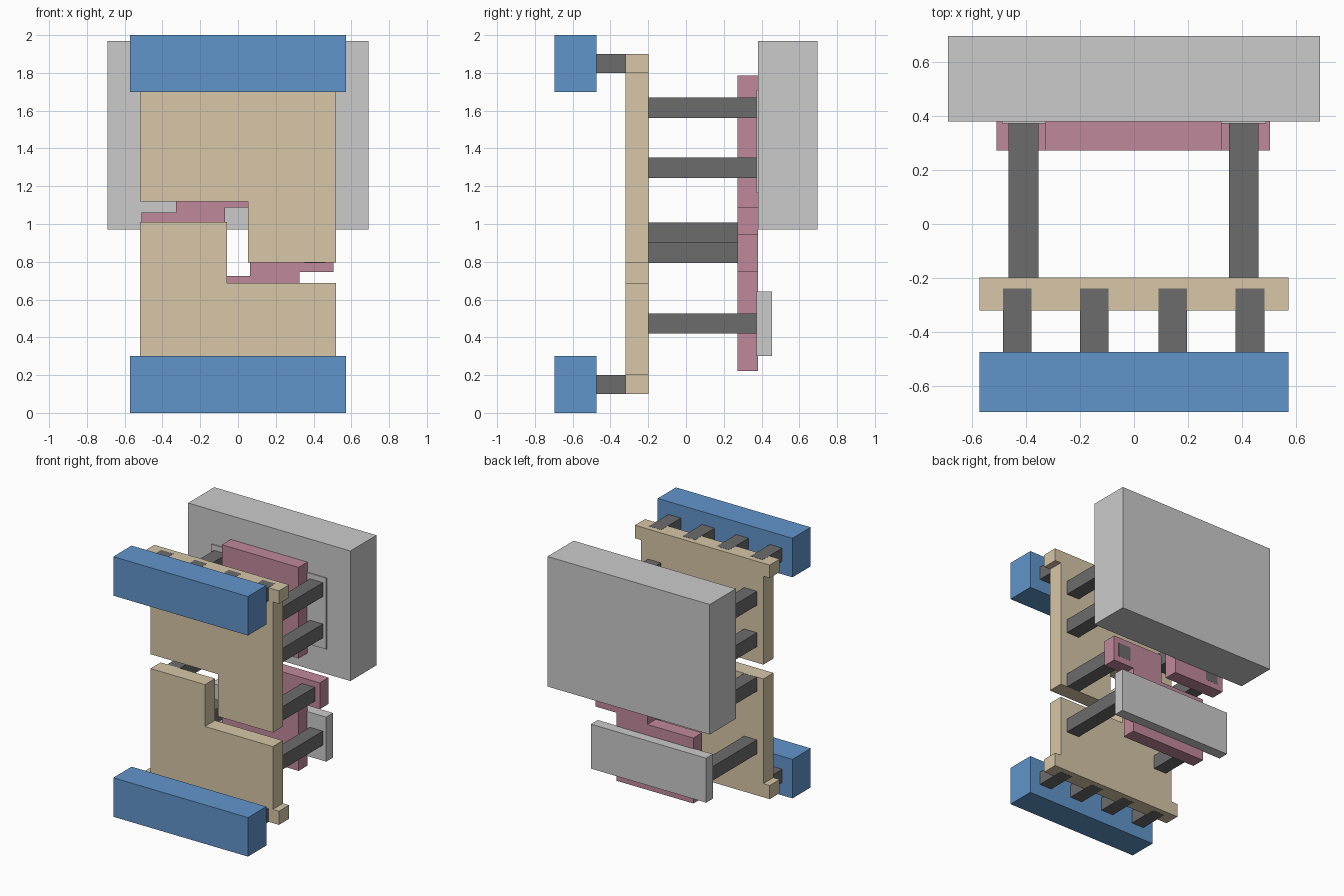
import bpy, bmesh

if "Cube" in bpy.data.objects:
    bpy.data.objects.remove(bpy.data.objects["Cube"])


def material(name, r, g, b):
    m = bpy.data.materials.new(name)
    m.diffuse_color = (r, g, b, 1)
    m.use_nodes = True
    m.node_tree.nodes["Principled BSDF"].inputs["Base Color"].default_value = m.diffuse_color
    return m


BLUE = material("blue", 0.12, 0.30, 0.60)
TAN = material("tan", 0.68, 0.57, 0.39)
PINK = material("pink", 0.53, 0.25, 0.33)
DARK = material("dark_grey", 0.15, 0.15, 0.15)


def prism(name, profile, y0, y1, mat=None):
    """Extrude an x-z outline from y0 back to y1."""
    bm = bmesh.new()
    face = bm.faces.new([bm.verts.new((x, y0, z)) for x, z in profile])
    ext = bmesh.ops.extrude_face_region(bm, geom=[face])
    moved = [v for v in ext["geom"] if isinstance(v, bmesh.types.BMVert)]
    bmesh.ops.translate(bm, verts=moved, vec=(0, y1 - y0, 0))
    bmesh.ops.recalc_face_normals(bm, faces=bm.faces)
    mesh = bpy.data.meshes.new(name)
    bm.to_mesh(mesh)
    bm.free()
    ob = bpy.data.objects.new(name, mesh)
    bpy.context.collection.objects.link(ob)
    if mat:
        mesh.materials.append(mat)
    return ob


def box(name, x0, x1, y0, y1, z0, z1, mat=None):
    return prism(name, [(x0, z0), (x1, z0), (x1, z1), (x0, z1)], y0, y1, mat)


# Front bars, each with four studs reaching into the plate lip
for level, bar_z, stud_z in (("upper", 1.70, 1.80), ("lower", 0.0, 0.10)):
    box(level + "_front_bar", -0.573, 0.573, -0.697, -0.475, bar_z, bar_z + 0.3, BLUE)
    for i, x in enumerate((-0.433, -0.147, 0.143, 0.43)):
        box(f"{level}_stud_{i + 1}", x - 0.053, x + 0.053, -0.475, -0.24,
            stud_z - 0.001, stud_z + 0.101, DARK)

# Interlocking front plates with wider lips
prism("upper_plate", [(-0.573, 1.90), (-0.573, 1.80), (-0.52, 1.80), (-0.52, 1.12),
                      (0.052, 1.12), (0.052, 0.795), (0.52, 0.795), (0.52, 1.80),
                      (0.573, 1.80), (0.573, 1.90)], -0.32, -0.198, TAN)
prism("lower_plate", [(-0.573, 0.10), (0.573, 0.10), (0.573, 0.205), (0.52, 0.205),
                      (0.52, 0.688), (-0.057, 0.688), (-0.057, 1.01), (-0.52, 1.01),
                      (-0.52, 0.205), (-0.573, 0.205)], -0.32, -0.198, TAN)

# Rear plates with sideways arms
prism("upper_rear_plate", [(-0.328, 1.787), (-0.328, 1.06), (-0.51, 1.06), (-0.51, 0.855),
                           (-0.068, 0.855), (-0.068, 1.087), (0.325, 1.087),
                           (0.325, 1.787)], 0.273, 0.38, PINK)
prism("lower_rear_plate", [(-0.328, 0.222), (0.325, 0.222), (0.325, 0.745), (0.505, 0.745),
                           (0.505, 0.947), (0.063, 0.947), (0.063, 0.725),
                           (-0.328, 0.725)], 0.273, 0.38, PINK)

# Connecting pins
for side, x in (("left", -0.41), ("right", 0.407)):
    arm_z = 0.955 if side == "left" else 0.848
    pins = (("top", 1.615, 0.372), ("middle", 1.297, 0.372),
            ("arm", arm_z, 0.381), ("bottom", 0.473, 0.372))
    for level, z, end in pins:
        box(f"{side}_{level}_pin", x - 0.055, x + 0.055, -0.198, end,
            z - 0.054, z + 0.054, DARK)

# Rear block with a raised pad, and the small lower bar
box("rear_block", -0.69, 0.69, 0.38, 0.697, 0.97, 1.97)
box("rear_block_pad", -0.49, 0.49, 0.372, 0.385, 1.163, 1.71)
box("lower_rear_bar", -0.49, 0.49, 0.372, 0.455, 0.30, 0.642)
